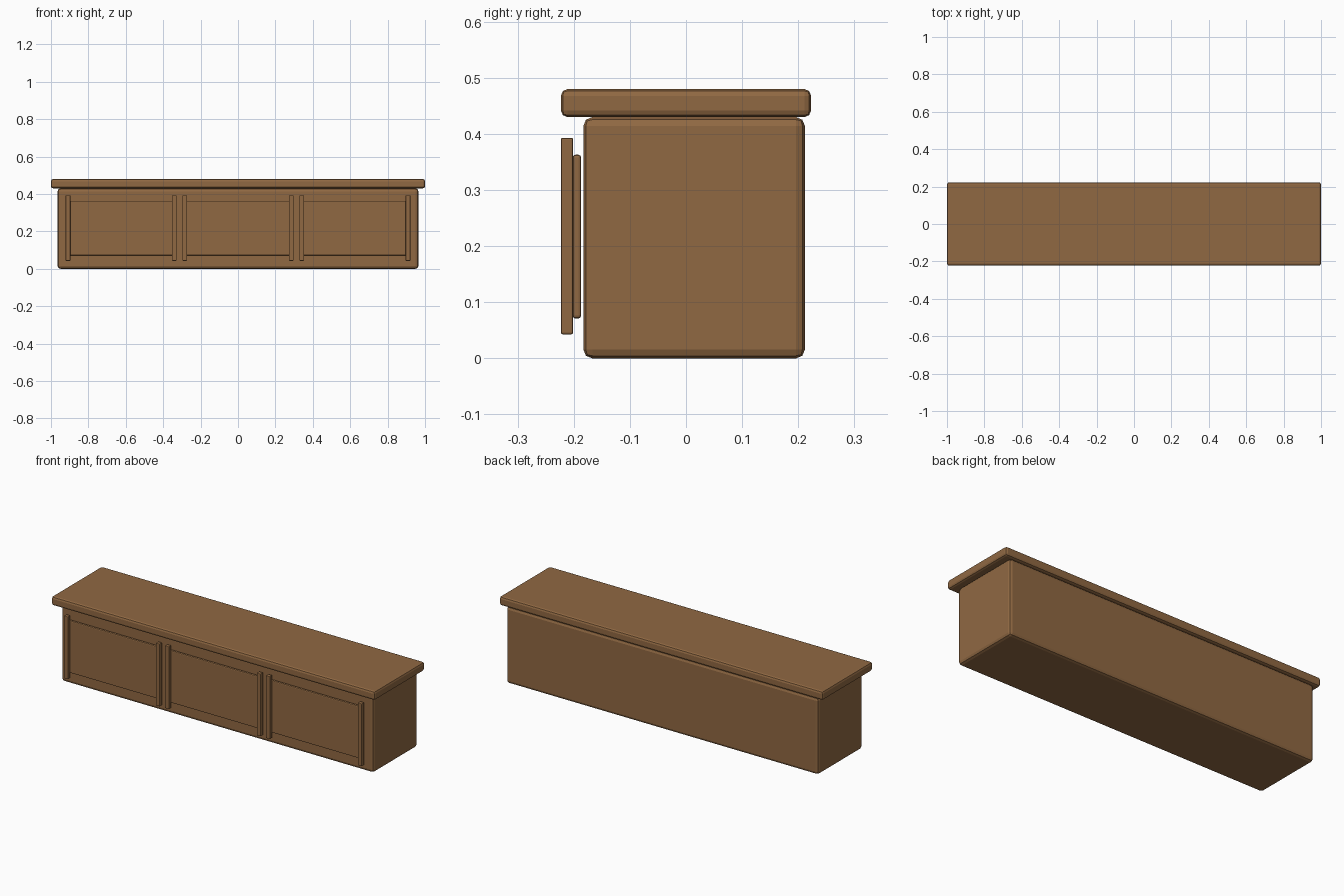
import bpy

if "Cube" in bpy.data.objects:
    bpy.data.objects.remove(bpy.data.objects["Cube"])

wood = bpy.data.materials.new("brown wood")
wood.diffuse_color = (0.28, 0.14, 0.055, 1)
wood.use_nodes = True
wood.node_tree.nodes["Principled BSDF"].inputs["Base Color"].default_value = wood.diffuse_color


def box(name, x, y, z, bevel, segments=2):
    """Bevelled box from (min, max) ranges on each axis."""
    mid = [(a + b) / 2 for a, b in (x, y, z)]
    bpy.ops.mesh.primitive_cube_add(size=1, location=mid)
    ob = bpy.context.object
    ob.name = name
    ob.scale = [b - a for a, b in (x, y, z)]
    bpy.ops.object.transform_apply(location=False, rotation=False, scale=True)
    mod = ob.modifiers.new("rounded edges", 'BEVEL')
    mod.width = bevel
    mod.segments = segments
    ob.data.materials.append(wood)
    return ob


# Cabinet body and overhanging top
box("cabinet_body", (-0.965, 0.965), (-0.183, 0.212), (0.0, 0.43), 0.016)
box("cabinet_top", (-1.0, 1.0), (-0.223, 0.223), (0.43, 0.48), 0.012)

# Three door panels, each with an upright strip at either side
for i, cx in enumerate((-0.625, 0.0, 0.625), 1):
    box(f"door_panel_{i}", (cx - 0.285, cx + 0.285), (-0.202, -0.187),
        (0.071, 0.363), 0.005)
    for side, s in (("left", -1), ("right", 1)):
        sx = cx + s * 0.284
        box(f"door_strip_{side}_{i}", (sx - 0.0125, sx + 0.0125),
            (-0.223, -0.201), (0.043, 0.393), 0.003)
